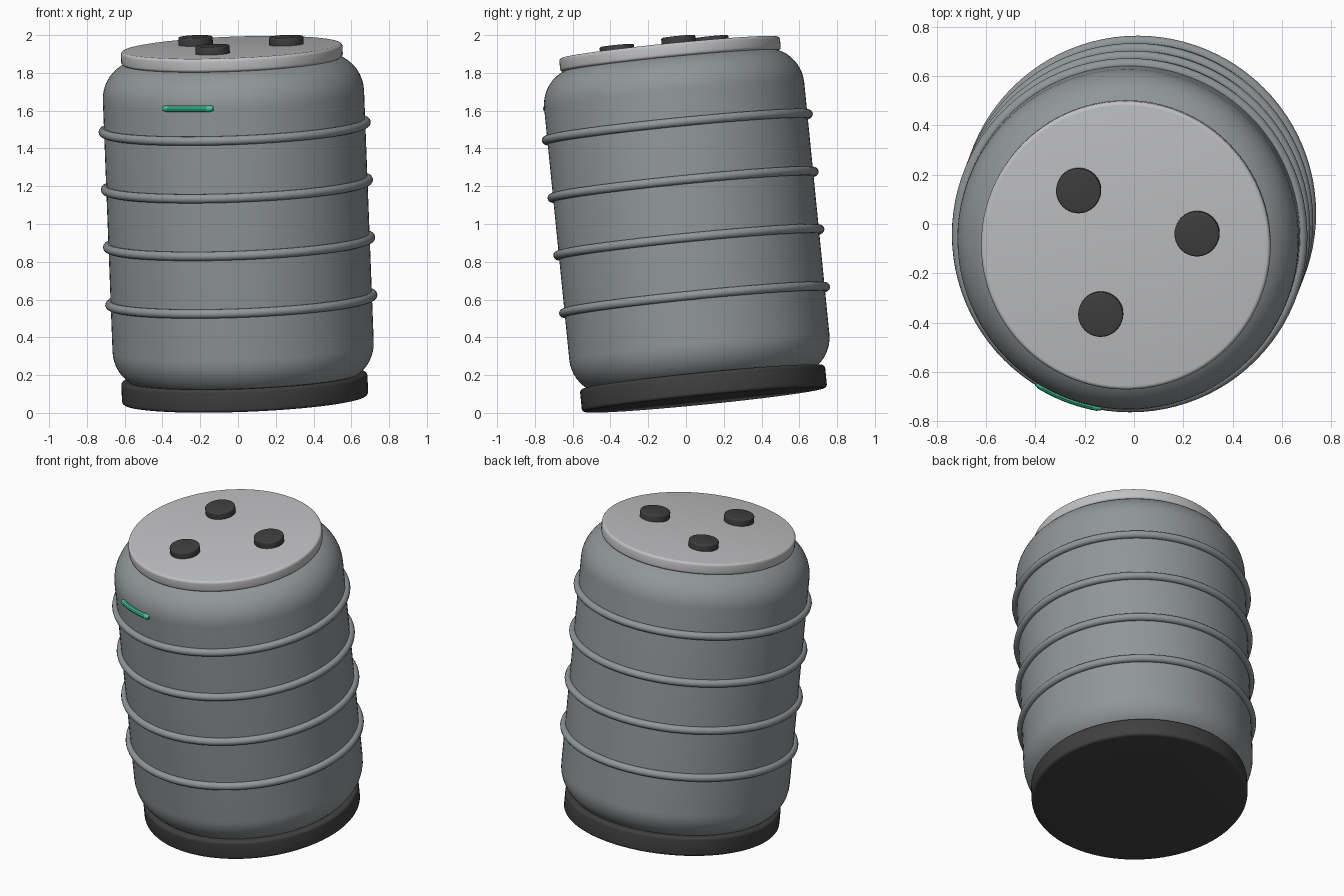
import bpy
import bmesh
import math
from mathutils import Matrix, Vector

cube = bpy.data.objects.get("Cube")
if cube:
    bpy.data.objects.remove(cube, do_unlink=True)

# The whole barrel leans slightly; parts are built upright around the origin
AXIS = Vector((-0.0385, -0.10, 1.0)).normalized()
TILT = Matrix.Translation((0, 0, 1.055)) @ Vector((0, 0, 1)).rotation_difference(AXIS).to_matrix().to_4x4()


def material(name, rgb):
    mat = bpy.data.materials.new(name)
    mat.use_nodes = True
    mat.diffuse_color = (*rgb, 1)
    bsdf = next(n for n in mat.node_tree.nodes if n.type == 'BSDF_PRINCIPLED')
    bsdf.inputs["Base Color"].default_value = (*rgb, 1)
    return mat


steel = material("steel grey", (0.28, 0.305, 0.315))
pale = material("pale grey", (0.53, 0.535, 0.545))
black = material("charcoal", (0.05, 0.05, 0.05))
green = material("mint green", (0.05, 0.55, 0.31))


def finish(obj, name, mat):
    """Name, colour, smooth and lean a part."""
    obj.name = name
    obj.data.name = name
    obj.data.materials.clear()
    obj.data.materials.append(mat)
    bpy.ops.object.select_all(action='DESELECT')
    obj.select_set(True)
    bpy.context.view_layer.objects.active = obj
    bpy.ops.object.shade_smooth_by_angle(angle=math.radians(35))
    obj.matrix_world = TILT @ obj.matrix_world
    return obj


def rounded_drum(name, mat, radius, z0, z1, corner, steps=4, segs=96, centre=(0, 0)):
    """Lathe a cylinder with rounded rims."""
    pts = [(0, z0)]
    for zc, start in ((z0 + corner, -90), (z1 - corner, 0)):
        for i in range(steps + 1):
            a = math.radians(start + 90 * i / steps)
            pts.append((radius - corner + corner * math.cos(a), zc + corner * math.sin(a)))
    pts.append((0, z1))
    bm = bmesh.new()
    verts = [bm.verts.new((r, 0, z)) for r, z in pts]
    edges = [bm.edges.new(pair) for pair in zip(verts, verts[1:])]
    bmesh.ops.spin(bm, geom=verts + edges, cent=(0, 0, 0), axis=(0, 0, 1),
                   angle=2 * math.pi, steps=segs)
    bmesh.ops.remove_doubles(bm, verts=bm.verts, dist=1e-5)
    bmesh.ops.recalc_face_normals(bm, faces=bm.faces)
    mesh = bpy.data.meshes.new(name)
    bm.to_mesh(mesh)
    bm.free()
    obj = bpy.data.objects.new(name, mesh)
    bpy.context.collection.objects.link(obj)
    obj.matrix_world = Matrix.Translation((*centre, 0))
    return finish(obj, name, mat)


# Main drum, foot and lid
rounded_drum("barrel_body", steel, 0.692, -0.91, 0.83, 0.20, steps=12)
rounded_drum("base_foot", black, 0.652, -0.992, -0.87, 0.018)
rounded_drum("lid", pale, 0.587, 0.813, 0.885, 0.016)

# Four evenly spaced hoops
for i in range(4):
    bpy.ops.mesh.primitive_torus_add(major_radius=0.697, minor_radius=0.024,
                                     major_segments=96, minor_segments=14,
                                     location=(0, 0, -0.46 + i * 0.3067))
    bpy.context.view_layer.update()
    finish(bpy.context.object, f"hoop_{i + 1}", steel)

# Three knobs on the lid
for i in range(3):
    a = math.radians(10 + 120 * i)
    rounded_drum(f"lid_knob_{i + 1}", black, 0.091, 0.87, 0.927, 0.008, segs=40,
                 centre=(0.295 * math.cos(a), 0.295 * math.sin(a)))

# Curved indicator bar on the front shoulder
curve = bpy.data.curves.new("indicator_bar", 'CURVE')
curve.dimensions = '3D'
curve.bevel_depth = 0.018
curve.bevel_resolution = 3
curve.use_fill_caps = True
spline = curve.splines.new('POLY')
count = 17
spline.points.add(count - 1)
for i, p in enumerate(spline.points):
    a = math.radians(237.5 + 23.5 * i / (count - 1))
    p.co = (0.692 * math.cos(a), 0.692 * math.sin(a), 0.632, 1)
    p.radius = 0.7 if i in (0, count - 1) else 1.0
bar = bpy.data.objects.new("indicator_bar", curve)
bpy.context.collection.objects.link(bar)
bpy.ops.object.select_all(action='DESELECT')
bar.select_set(True)
bpy.context.view_layer.objects.active = bar
bpy.ops.object.convert(target='MESH')
finish(bpy.context.object, "indicator_bar", green)
